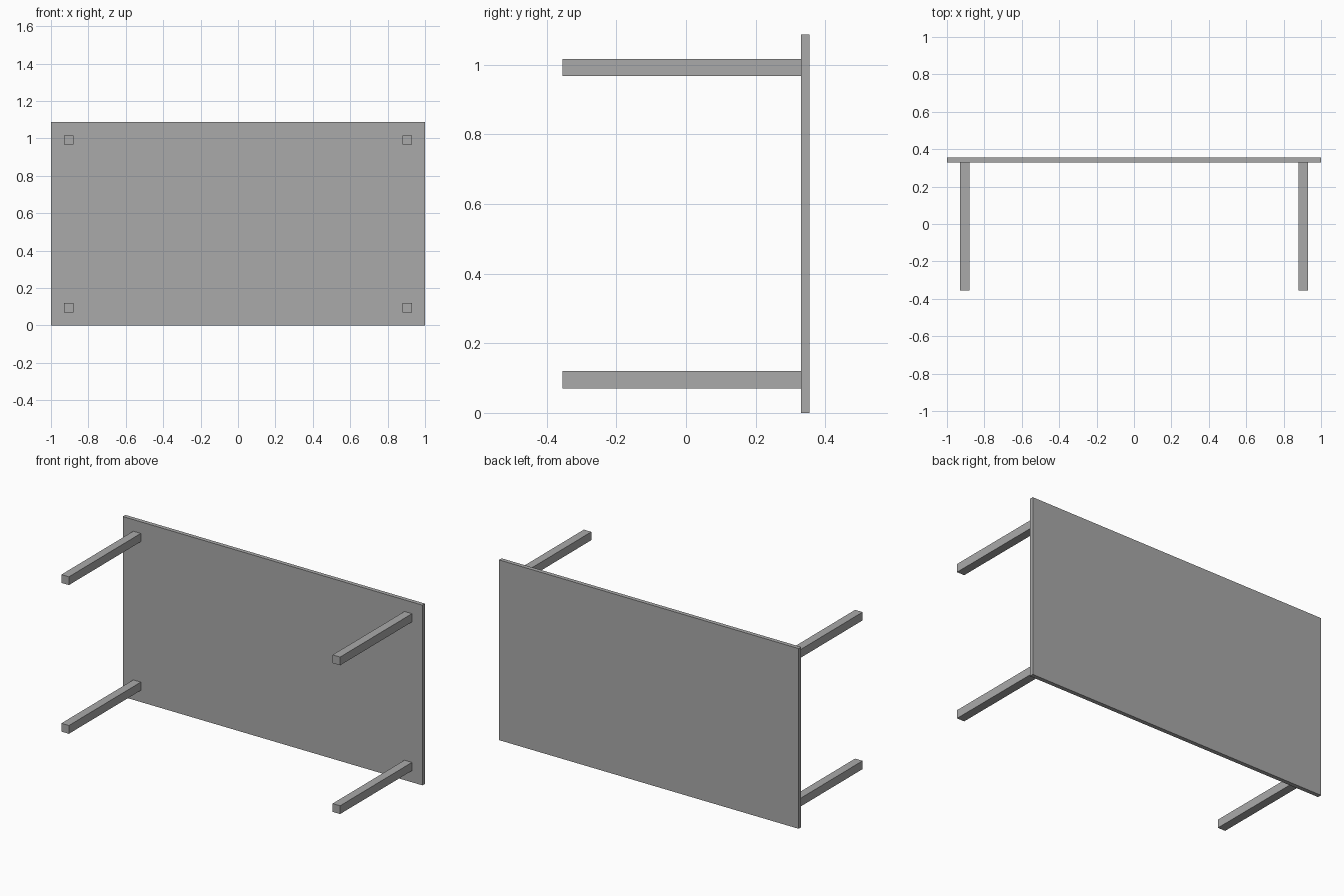
import bpy

cube = bpy.data.objects.get("Cube")
if cube:
    bpy.data.objects.remove(cube, do_unlink=True)

# Single plain grey
GREY = (0.4, 0.4, 0.4, 1.0)
grey = bpy.data.materials.new("plain_grey")
grey.use_nodes = True
grey.diffuse_color = GREY
grey.node_tree.nodes["Principled BSDF"].inputs["Base Color"].default_value = GREY


def box(name, low, high):
    """Flat-faced box between two opposite corners."""
    centre = [(a + b) / 2 for a, b in zip(low, high)]
    bpy.ops.mesh.primitive_cube_add(size=1, location=centre)
    obj = bpy.context.object
    obj.name = name
    obj.scale = [b - a for a, b in zip(low, high)]
    bpy.ops.object.transform_apply(location=False, rotation=False, scale=True)
    obj.data.materials.append(grey)
    return obj


HEIGHT = 1.087      # table lies on its long edge
BACK = 0.355
JOINT = 0.33        # where the legs meet the underside
LEG_X, LEG_Z, HALF = 0.905, 0.095, 0.025

# Table top, standing upright
box("table_top", (-1, JOINT, 0), (1, BACK, HEIGHT))

# Four square legs pointing forward
for side, x in (("left", LEG_X), ("right", -LEG_X)):
    for level, z in (("lower", LEG_Z), ("upper", HEIGHT - LEG_Z)):
        box(f"{level}_{side}_leg",
            (x - HALF, -BACK, z - HALF), (x + HALF, JOINT, z + HALF))
